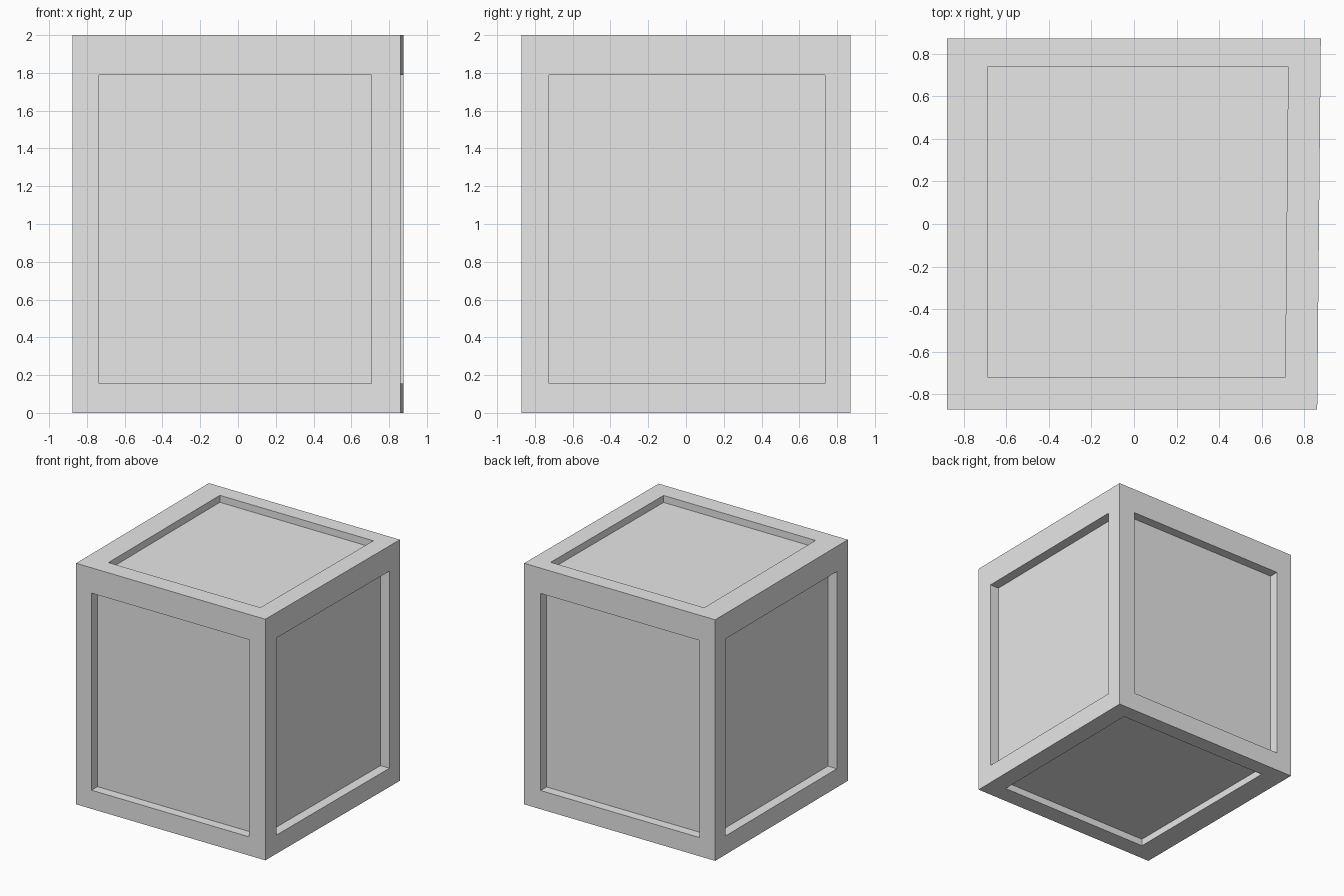
import bpy
import bmesh
from mathutils import Vector

cube = bpy.data.objects.get("Cube")
if cube:
    bpy.data.objects.remove(cube, do_unlink=True)

# One plain grey for the whole crate
grey = bpy.data.materials.new("plain grey")
grey.use_nodes = True
grey.diffuse_color = (0.8, 0.8, 0.8, 1)
grey.node_tree.nodes["Principled BSDF"].inputs["Base Color"].default_value = grey.diffuse_color

HALF = Vector((0.877, 0.87, 1.0))
# Recess limits (low, high) along x, y, z for panels facing each axis, and depth
RECESS = {
    0: (Vector((0, -0.725, 0.155)), Vector((0, 0.735, 1.79)), 0.082),
    1: (Vector((-0.735, 0, 0.155)), Vector((0.725, 0, 1.79)), 0.078),
    2: (Vector((-0.685, -0.72, 0)), Vector((0.725, 0.74, 0)), 0.058),
}

# Solid block standing on the ground
bm = bmesh.new()
bmesh.ops.create_cube(bm, size=2)
for v in bm.verts:
    v.co = Vector(c * h for c, h in zip(v.co, HALF)) + Vector((0, 0, HALF.z))

# Frame and sunken panel on every side
for face in list(bm.faces):
    normal = face.normal.copy()
    centre = face.calc_center_median()
    facing = max(range(3), key=lambda i: abs(normal[i]))
    low, high, depth = RECESS[facing]
    bmesh.ops.inset_individual(bm, faces=[face], thickness=0.1)
    for v in face.verts:
        for i in range(3):
            if i != facing:
                v.co[i] = low[i] if v.co[i] < centre[i] else high[i]
    panel = bmesh.ops.extrude_discrete_faces(bm, faces=[face])["faces"][0]
    bmesh.ops.translate(bm, verts=panel.verts, vec=-normal * depth)

# Left side leans in slightly towards the front
for v in bm.verts:
    if v.co.x > 0:
        v.co.x -= 0.017 * (HALF.y - v.co.y) / (2 * HALF.y)

bmesh.ops.recalc_face_normals(bm, faces=bm.faces)
mesh = bpy.data.meshes.new("panelled_crate")
bm.to_mesh(mesh)
bm.free()
mesh.materials.append(grey)
crate = bpy.data.objects.new("panelled_crate", mesh)
bpy.context.collection.objects.link(crate)
